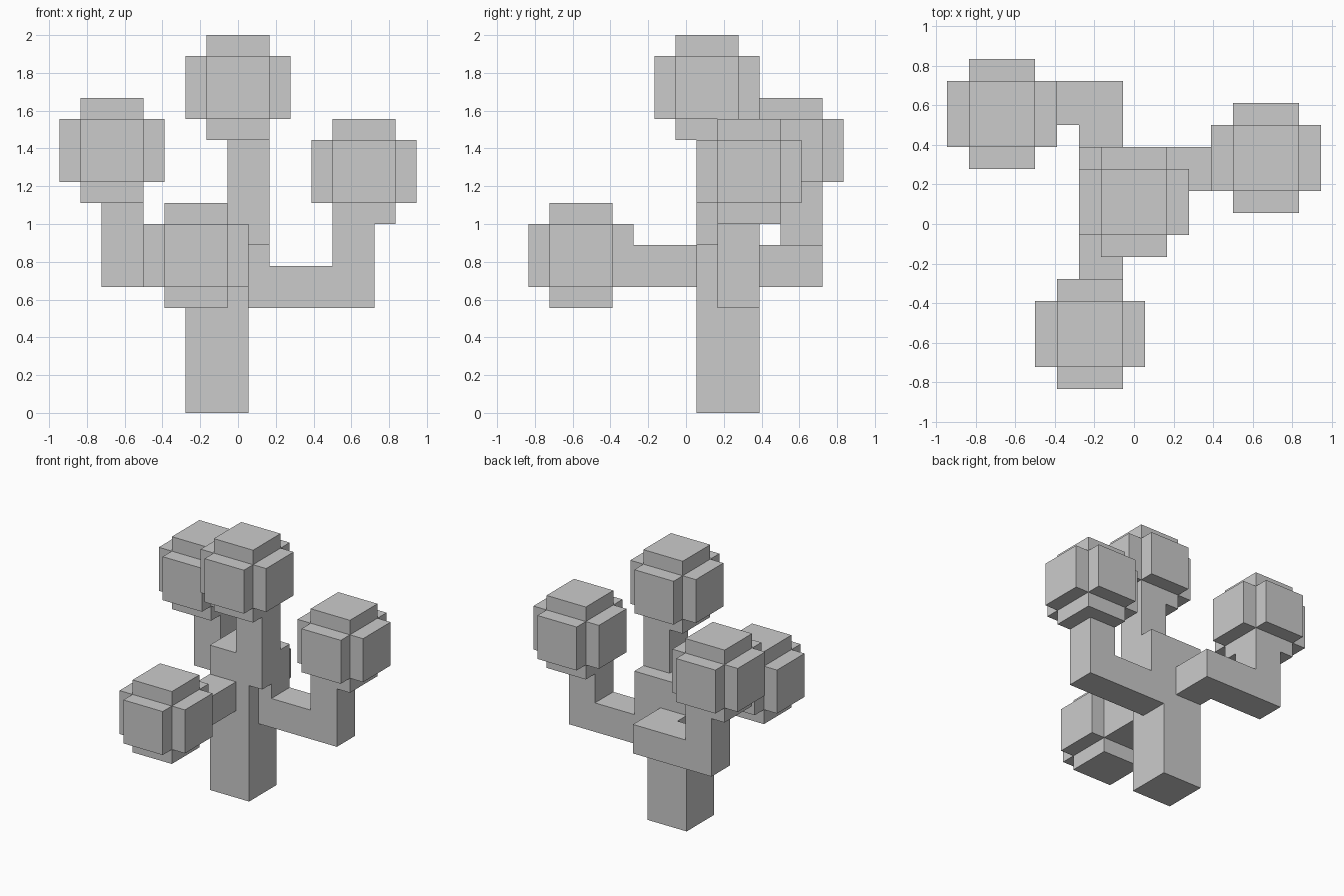
import bpy, bmesh
from itertools import product
from mathutils import Vector

if "Cube" in bpy.data.objects:
    bpy.data.objects.remove(bpy.data.objects["Cube"])

U = 1 / 9                            # block size: the tree is 18 blocks tall
OFFSET = Vector((0.5, 0.5, 0))       # block corners sit on half steps in x and y


def box(x0, x1, y0, y1, z0, z1):
    return set(product(range(x0, x1), range(y0, y1), range(z0, z1)))


def leaf_ball(x, y, z):
    # three crossing 5x3x3 bars
    return (box(x, x + 5, y + 1, y + 4, z + 1, z + 4)
            | box(x + 1, x + 4, y, y + 5, z + 1, z + 4)
            | box(x + 1, x + 4, y + 1, y + 4, z, z + 5))


parts = {
    "trunk": box(-3, 0, 0, 3, 0, 8) | box(-3, 1, 0, 3, 8, 10) | box(0, 1, 1, 3, 5, 8)
             | box(-1, 1, 0, 2, 10, 13),
    "right_branch": box(1, 6, 1, 3, 5, 7) | box(4, 6, 1, 3, 7, 9),
    "left_branch": box(-3, -1, 3, 6, 6, 8) | box(-7, -3, 4, 6, 6, 8) | box(-7, -5, 4, 6, 8, 10),
    "front_branch": box(-3, -1, -3, 0, 6, 8),
    "top_leaves": leaf_ball(-3, -2, 13),
    "left_leaves": leaf_ball(-9, 2, 10),
    "right_leaves": leaf_ball(3, 0, 9),
    "front_leaves": leaf_ball(-5, -8, 5),
}
solid = set().union(*parts.values())


def build(name, cells):
    # outer skin of the blocks, with flat areas merged
    bm = bmesh.new()
    for cell in cells:
        for axis, side in product(range(3), (0, 1)):
            near = list(cell)
            near[axis] += 2 * side - 1
            if tuple(near) in solid:
                continue
            b, c = (axis + 1) % 3, (axis + 2) % 3
            quad = []
            for i, j in ((0, 0), (1, 0), (1, 1), (0, 1)):
                p = Vector(cell) + OFFSET
                p[axis] += side
                p[b] += i
                p[c] += j
                quad.append(bm.verts.new(p * U))
            bm.faces.new(quad if side else quad[::-1])
    bmesh.ops.remove_doubles(bm, verts=bm.verts[:], dist=1e-4)
    bmesh.ops.dissolve_limit(bm, angle_limit=0.01, verts=bm.verts[:], edges=bm.edges[:])
    mesh = bpy.data.meshes.new(name)
    bm.to_mesh(mesh)
    bm.free()
    bpy.context.collection.objects.link(bpy.data.objects.new(name, mesh))


for name, cells in parts.items():
    build(name, cells)
